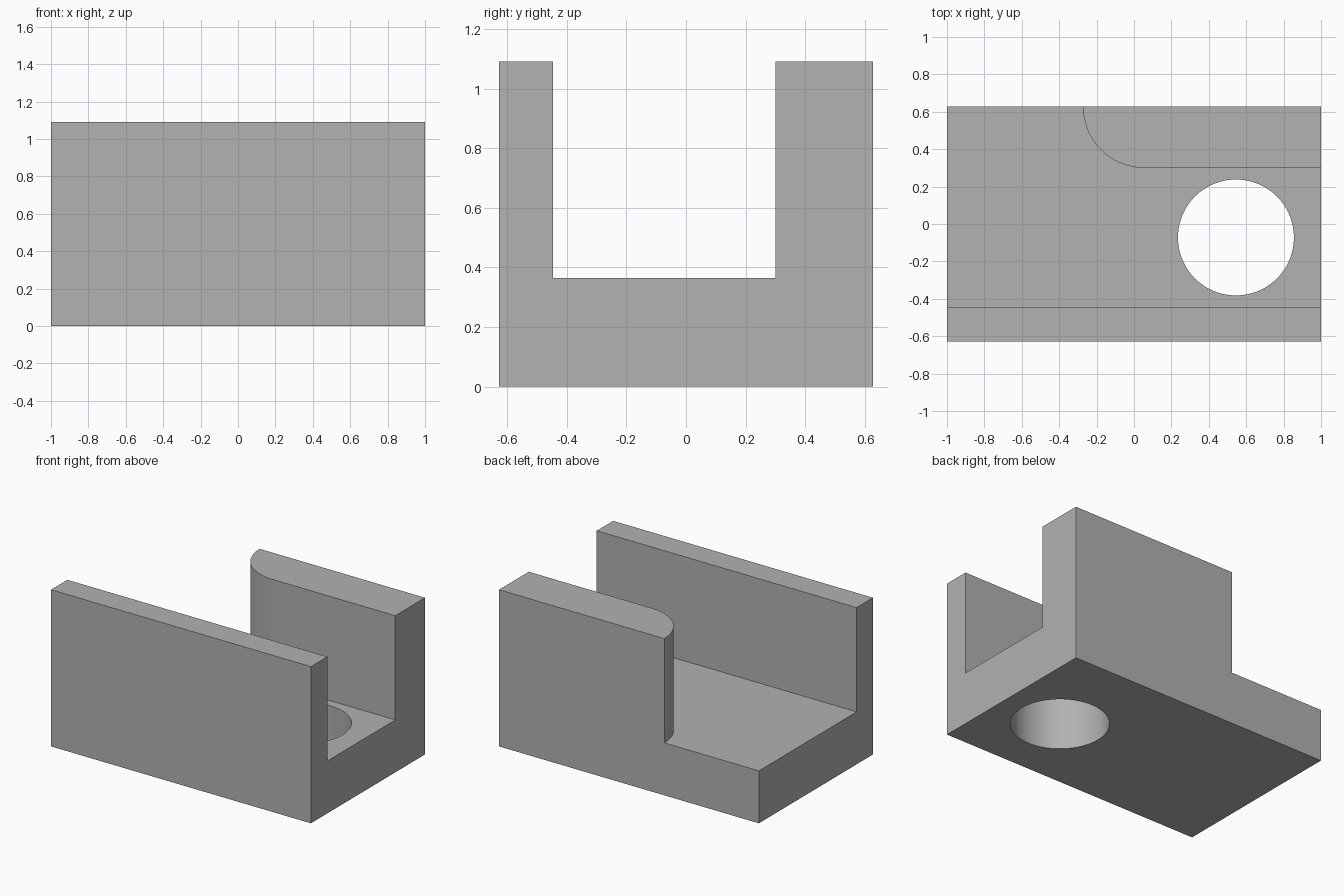
import bpy, bmesh, math

old = bpy.data.objects.get("Cube")
if old:
    bpy.data.objects.remove(old, do_unlink=True)

HALF_X, HALF_Y, HEIGHT = 1.0, 0.627, 1.09
FLOOR = 0.365
FRONT_INNER, BACK_INNER = -0.447, 0.3
NOSE_R = HALF_Y - BACK_INNER      # rounded end of the back wall
NOSE_X = 0.055
HOLE_X, HOLE_Y, HOLE_R = 0.545, -0.072, 0.31

grey = bpy.data.materials.new("plain_grey")
colour = (0.445, 0.445, 0.445, 1)
grey.diffuse_color = colour
grey.use_nodes = True
grey.node_tree.nodes["Principled BSDF"].inputs["Base Color"].default_value = colour


def arc(cx, cy, r, start, end, steps):
    angles = [math.radians(start + (end - start) * i / steps) for i in range(steps + 1)]
    return [(cx + r * math.cos(a), cy + r * math.sin(a)) for a in angles]


def prism(name, outline, z0, z1):
    """Extrude a counter-clockwise plan outline from z0 to z1."""
    bm = bmesh.new()
    face = bm.faces.new([bm.verts.new((x, y, z0)) for x, y in outline])
    top = bmesh.ops.extrude_face_region(bm, geom=[face])["geom"]
    bmesh.ops.translate(bm, vec=(0, 0, z1 - z0),
                        verts=[v for v in top if isinstance(v, bmesh.types.BMVert)])
    bmesh.ops.recalc_face_normals(bm, faces=bm.faces)
    mesh = bpy.data.meshes.new(name)
    bm.to_mesh(mesh)
    bm.free()
    mesh.materials.append(grey)
    obj = bpy.data.objects.new(name, mesh)
    bpy.context.collection.objects.link(obj)
    return obj


# Solid block
block = prism("channel_block", [(-HALF_X, -HALF_Y), (HALF_X, -HALF_Y),
                                (HALF_X, HALF_Y), (-HALF_X, HALF_Y)], 0, HEIGHT)

# Channel, which sweeps round the back wall and opens to the rear
channel = prism("channel_cutter",
                [(-1.2, FRONT_INNER), (1.2, FRONT_INNER), (1.2, BACK_INNER)]
                + arc(NOSE_X, HALF_Y, NOSE_R, 270, 180, 24)
                + [(NOSE_X - NOSE_R, 0.8), (-1.2, 0.8)], FLOOR, 1.3)

# Round hole through the floor
hole = prism("hole_cutter", arc(HOLE_X, HOLE_Y, HOLE_R, 0, 360, 72)[:-1], -0.2, 0.6)

bpy.ops.object.select_all(action="DESELECT")
block.select_set(True)
bpy.context.view_layer.objects.active = block
for cutter in (channel, hole):
    mod = block.modifiers.new(cutter.name, "BOOLEAN")
    mod.operation = "DIFFERENCE"
    mod.solver = "EXACT"
    mod.object = cutter
    bpy.ops.object.modifier_apply(modifier=mod.name)
    bpy.data.objects.remove(cutter, do_unlink=True)

bpy.ops.object.shade_smooth_by_angle(angle=math.radians(30))
